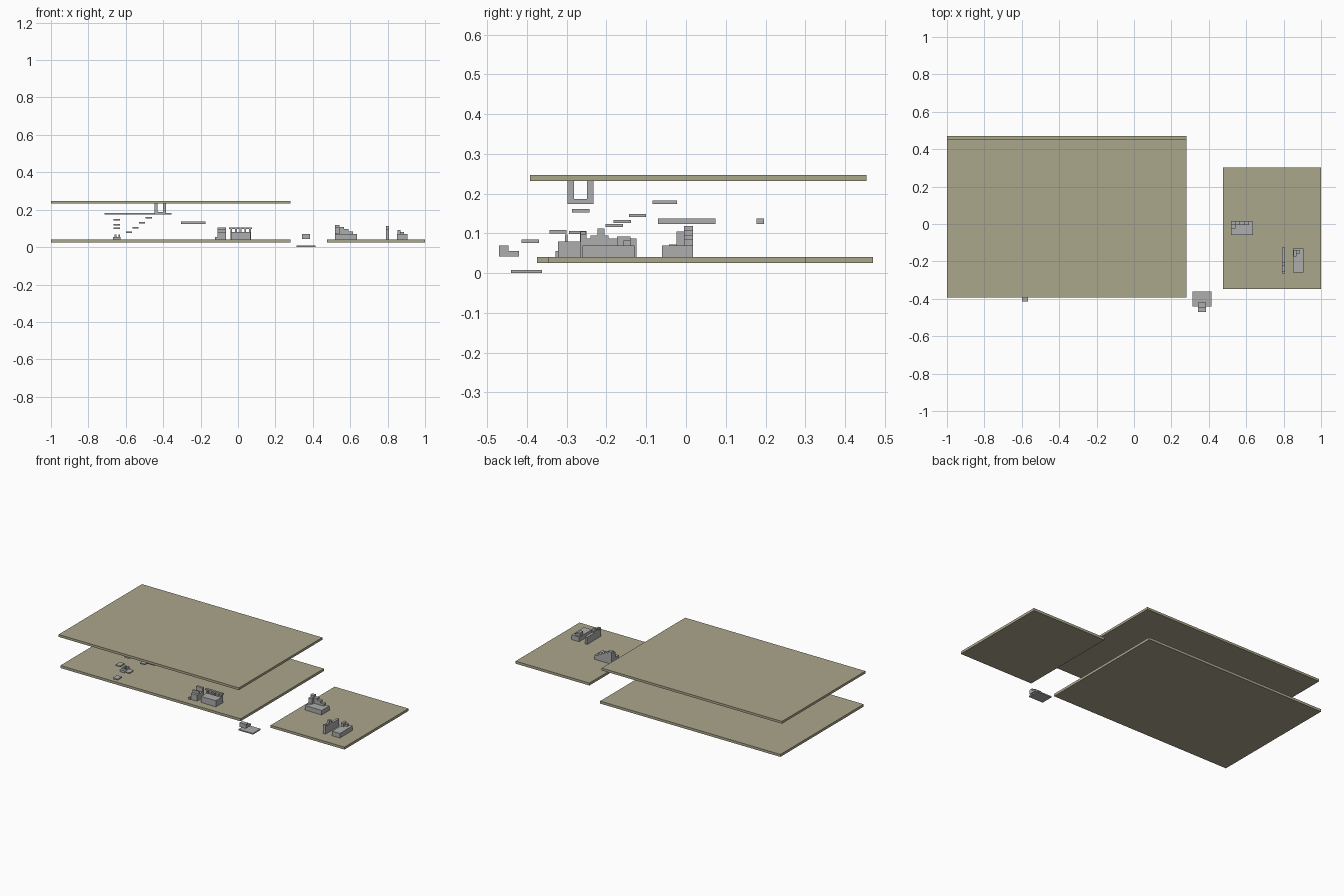
import bpy, bmesh


def material(name, color):
    m = bpy.data.materials.new(name)
    m.diffuse_color = (*color, 1)
    return m


olive = material("olive", (0.41, 0.385, 0.262))
grey = material("grey", (0.42, 0.42, 0.42))


def boxes(name, parts, mat=grey):
    """One object from boxes given as (x0, x1, y0, y1, z0, z1)."""
    bm = bmesh.new()
    for x0, x1, y0, y1, z0, z1 in parts:
        vs = bmesh.ops.create_cube(bm, size=1)["verts"]
        for v in vs:
            v.co.x = x0 if v.co.x < 0 else x1
            v.co.y = y0 if v.co.y < 0 else y1
            v.co.z = z0 if v.co.z < 0 else z1
    me = bpy.data.meshes.new(name)
    bm.to_mesh(me)
    bm.free()
    ob = bpy.data.objects.new(name, me)
    bpy.context.collection.objects.link(ob)
    me.materials.append(mat)
    return ob


# Large slabs
boxes("lower_slab", [(-1, 0.281, -0.375, 0.47, 0.025, 0.041)], olive)
boxes("upper_slab", [(-1, 0.281, -0.393, 0.454, 0.232, 0.247)], olive)
boxes("side_slab", [(0.475, 1, -0.347, 0.302, 0.025, 0.041)], olive)

# Stepped block on the side slab: platform with steps falling both ways
G = 0.041
parts = [(0.518, 0.637, -0.06, 0.017, G, 0.07)]
for i, h in enumerate((0.119, 0.107, 0.096, 0.084)):
    x = 0.518 + i * 0.024
    parts.append((x, x + 0.024, -0.005, 0.017, 0.07, h))
parts.append((0.518, 0.542, -0.024, -0.005, 0.07, 0.105))
parts.append((0.518, 0.536, -0.043, -0.024, 0.07, 0.072))
boxes("stepped_block", parts)

# Notched wall
boxes("notched_wall", [
    (0.79, 0.807, -0.265, -0.125, G, 0.087),
    (0.79, 0.807, -0.265, -0.25, 0.087, 0.098),
    (0.79, 0.807, -0.222, -0.205, 0.087, 0.112),
    (0.79, 0.807, -0.24, -0.195, 0.087, 0.095)])

# Low block with small raised steps
boxes("low_block", [
    (0.85, 0.906, -0.26, -0.13, G, 0.07),
    (0.853, 0.87, -0.173, -0.14, 0.07, 0.092),
    (0.87, 0.887, -0.157, -0.14, 0.07, 0.082)])

# Loose plate and floating step beside the slabs
boxes("ground_plate", [(0.312, 0.414, -0.44, -0.362, 0, 0.008)])
boxes("floating_step", [
    (0.342, 0.385, -0.471, -0.42, 0.042, 0.055),
    (0.342, 0.385, -0.471, -0.446, 0.055, 0.07)])

# Block with a railing behind and a step tower beside it
parts = [(-0.037, 0.068, -0.322, -0.265, G, 0.08),
         (-0.047, 0.076, -0.266, -0.252, 0.097, 0.105)]
for i in range(5):
    x = -0.041 + i * 0.025
    parts.append((x, x + 0.01, -0.266, -0.252, G, 0.098))
boxes("railed_block", parts)
boxes("step_tower", [
    (-0.11, -0.065, -0.322, -0.267, G, 0.08),
    (-0.11, -0.065, -0.305, -0.298, 0.08, 0.097),
    (-0.11, -0.065, -0.267, -0.252, G, 0.105),
    (-0.123, -0.11, -0.328, -0.31, G, 0.055)])

# Floating stair plates
steps = [(-0.648, -0.272, 0.102), (-0.648, -0.18, 0.12), (-0.648, -0.122, 0.145),
         (-0.583, -0.392, 0.08), (-0.548, -0.322, 0.104),
         (-0.513, -0.16, 0.13), (-0.478, -0.265, 0.157)]
for i, (x, y, z) in enumerate(steps):
    boxes(f"stair_plate_{i}", [(x - 0.017, x + 0.017, y - 0.022, y + 0.022, z - 0.004, z + 0.004)])
boxes("base_step", [
    (-0.667, -0.628, -0.245, -0.2, G, 0.055),
    (-0.66, -0.65, -0.23, -0.2, 0.055, 0.067),
    (-0.64, -0.63, -0.23, -0.2, 0.055, 0.067)])

# Walkway strip and bridge pieces
boxes("walkway", [(-0.713, -0.356, -0.084, -0.023, 0.174, 0.183)])
boxes("bridge", [(-0.305, -0.175, -0.07, 0.074, 0.123, 0.137)])
boxes("bridge_end", [(-0.28, -0.2, 0.177, 0.196, 0.123, 0.137)])

# Cage hung from the upper slab on four posts
parts = [(-0.446, -0.384, -0.298, -0.233, 0.174, 0.187)]
for x in (-0.446, -0.4):
    for y in (-0.298, -0.249):
        parts.append((x, x + 0.016, y, y + 0.016, 0.187, 0.232))
boxes("hanging_cage", parts)
